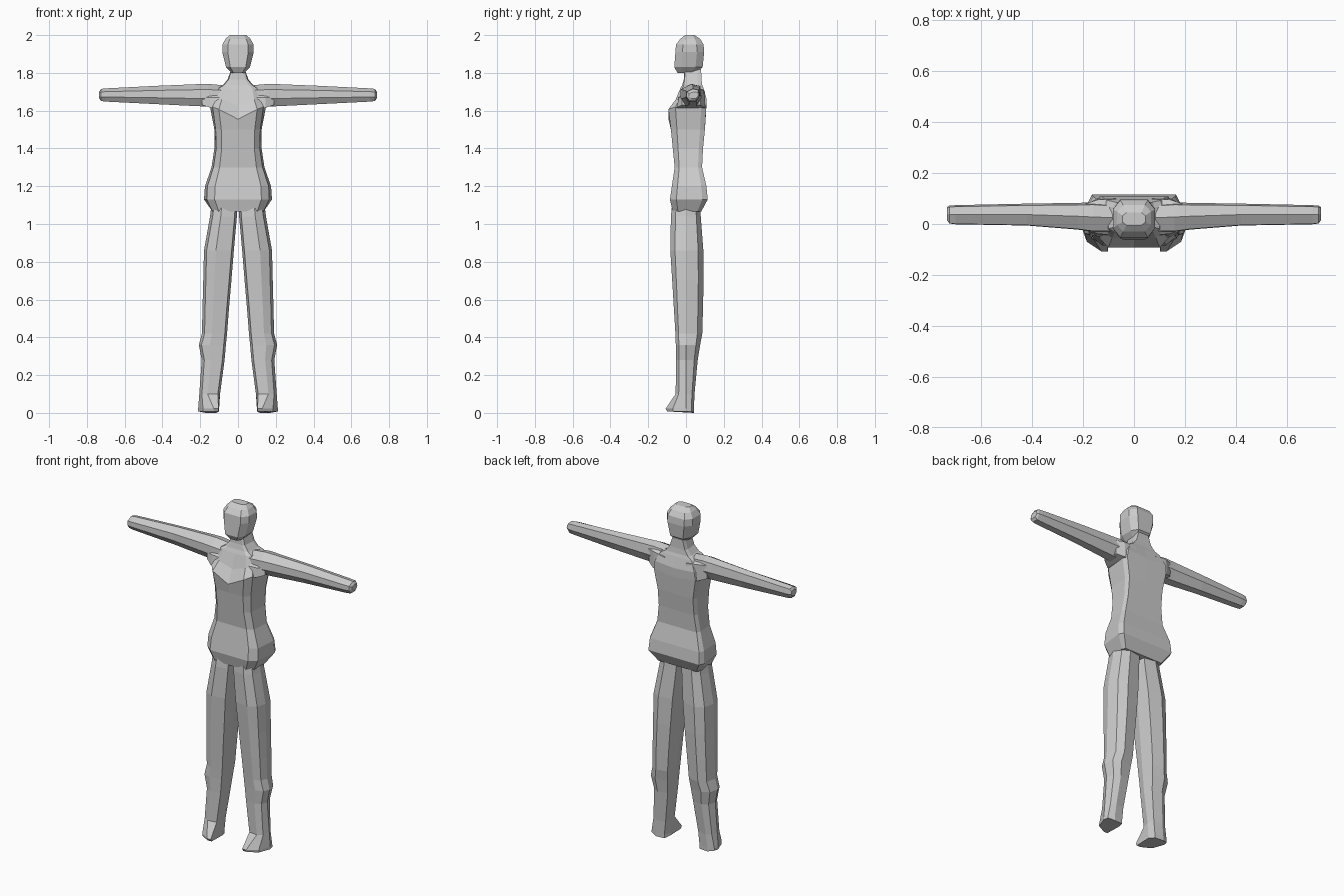
import bpy, bmesh

fabric = bpy.data.materials.new("plain grey")
fabric.diffuse_color = (0.6, 0.6, 0.6, 1)


def loft(name, rings):
    """Skin a closed tube through rings of equal point count, capping both ends."""
    bm = bmesh.new()
    loops = [[bm.verts.new(p) for p in r] for r in rings]
    n = len(loops[0])
    for a, b in zip(loops, loops[1:]):
        for i in range(n):
            j = (i + 1) % n
            bm.faces.new((a[i], a[j], b[j], b[i]))
    bm.faces.new(loops[0][::-1])
    bm.faces.new(loops[-1])
    bmesh.ops.recalc_face_normals(bm, faces=bm.faces[:])
    mesh = bpy.data.meshes.new(name)
    bm.to_mesh(mesh)
    bm.free()
    mesh.materials.append(fabric)
    obj = bpy.data.objects.new(name, mesh)
    bpy.context.collection.objects.link(obj)
    return obj


def mirrored(half):
    """Complete a half ring running from front centre to back centre."""
    return half + [(-x, y, z) for x, y, z in half[-2:0:-1]]


# torso with flared hem, chest crease and sloping neck:
# height, front half width, back half width, front y, back y, centre dip
torso = [
    (1.065, .135, .135, -.07, .08, 0),
    (1.13, .165, .18, -.085, .115, 0),
    (1.20, .162, .175, -.075, .108, 0),
    (1.30, .13, .14, -.06, .085, 0),
    (1.40, .115, .125, -.07, .09, 0),
    (1.50, .118, .125, -.08, .10, 0),
    (1.62, .135, .148, -.093, .107, .065),
    (1.665, .115, .14, -.055, .108, .035),
    (1.72, .10, .11, -.03, .092, .01),
    (1.735, .075, .08, -.02, .086, 0),
    (1.765, .05, .055, -.012, .082, 0),
    (1.82, .034, .036, -.008, .08, 0),
]
loft("torso_and_neck", [mirrored([
    (0, yf, z - d), (wf * .75, yf, z - d * .2),
    (wf, yf * .6, z), (wb, yb * .75, z), (wb * .92, yb, z), (0, yb, z - d * .3)])
    for z, wf, wb, yf, yb, d in torso])

# faceted head: height, half width, front y, back y
head = [
    (1.80, .035, -.045, .05),
    (1.83, .063, -.062, .088),
    (1.91, .083, -.056, .096),
    (1.95, .083, -.053, .093),
    (1.98, .066, -.03, .075),
    (2.00, .045, -.005, .045),
]
loft("head", [mirrored([
    (0, yf, z), (w * .65, yf, z), (w, yf + (yb - yf) * .25, z),
    (w, yf + (yb - yf) * .75, z), (w * .65, yb, z), (0, yb, z)])
    for z, w, yf, yb in head])

# leg: height, inner x, outer x, front y, back y
leg = [
    (1.09, .004, .142, -.075, .075),
    (1.04, .006, .148, -.08, .078),
    (.86, .022, .18, -.083, .092),
    (.70, .035, .184, -.073, .093),
    (.55, .048, .188, -.064, .09),
    (.42, .058, .191, -.056, .086),
    (.36, .064, .207, -.054, .075),
    (.28, .071, .192, -.052, .062),
    (.10, .095, .205, -.055, .045),
]
# arm: x, bottom z, top z, front y, back y
arm = [
    (.085, 1.625, 1.735, -.03, .08),
    (.16, 1.622, 1.742, -.03, .085),
    (.22, 1.624, 1.74, -.022, .083),
    (.42, 1.634, 1.732, -.006, .08),
    (.70, 1.648, 1.718, -.001, .074),
    (.725, 1.651, 1.715, .002, .072),
    (.735, 1.665, 1.70, .016, .066),
]

for side, s in (("left", 1), ("right", -1)):
    rings = []
    for z, xi, xo, yf, yb in leg:
        w = xo - xi
        rings.append([(s * x, y, z) for x, y in (
            (xi + .012, yf * .85), (xi + w * .6, yf), (xo - .014, yf * .7), (xo, 0),
            (xo - .014, yb * .7), (xi + w * .6, yb), (xi + .012, yb * .85), (xi, 0))])
    # sole with the toe pushed forward
    for z, toe in ((.022, -.108), (.008, -.10)):
        rings.append([(s * x, y, z) for x, y in (
            (.103, toe), (.128, toe), (.185, -.07), (.211, 0),
            (.205, .028), (.17, .042), (.115, .038), (.10, 0))])
    # heel corner reaches the floor
    rings[-1] = [(x, y, 0 if y > .03 else z) for x, y, z in rings[-1]]
    loft(side + "_leg", rings)

    rings = []
    for x, zb, zt, yf, yb in arm:
        h, d = zt - zb, yb - yf
        rings.append([(s * x, yf + d * u, zb + h * v) for u, v in (
            (.25, 0), (0, .35), (.02, .75), (.5, 1),
            (.92, .9), (1, .45), (.75, 0))])
    loft(side + "_arm", rings)

    # shoulder wedge joining chest and arm
    loft(side + "_shoulder", [
        [(s * .07, y, z) for y, z in ((-.05, 1.61), (-.045, 1.67), (.03, 1.73), (.10, 1.70), (.10, 1.61))],
        [(s * .145, y, z) for y, z in ((-.05, 1.615), (-.038, 1.67), (.03, 1.735), (.095, 1.71), (.10, 1.615))],
        [(s * .19, y, z) for y, z in ((-.02, 1.63), (-.02, 1.67), (.03, 1.735), (.08, 1.71), (.075, 1.63))],
    ])
